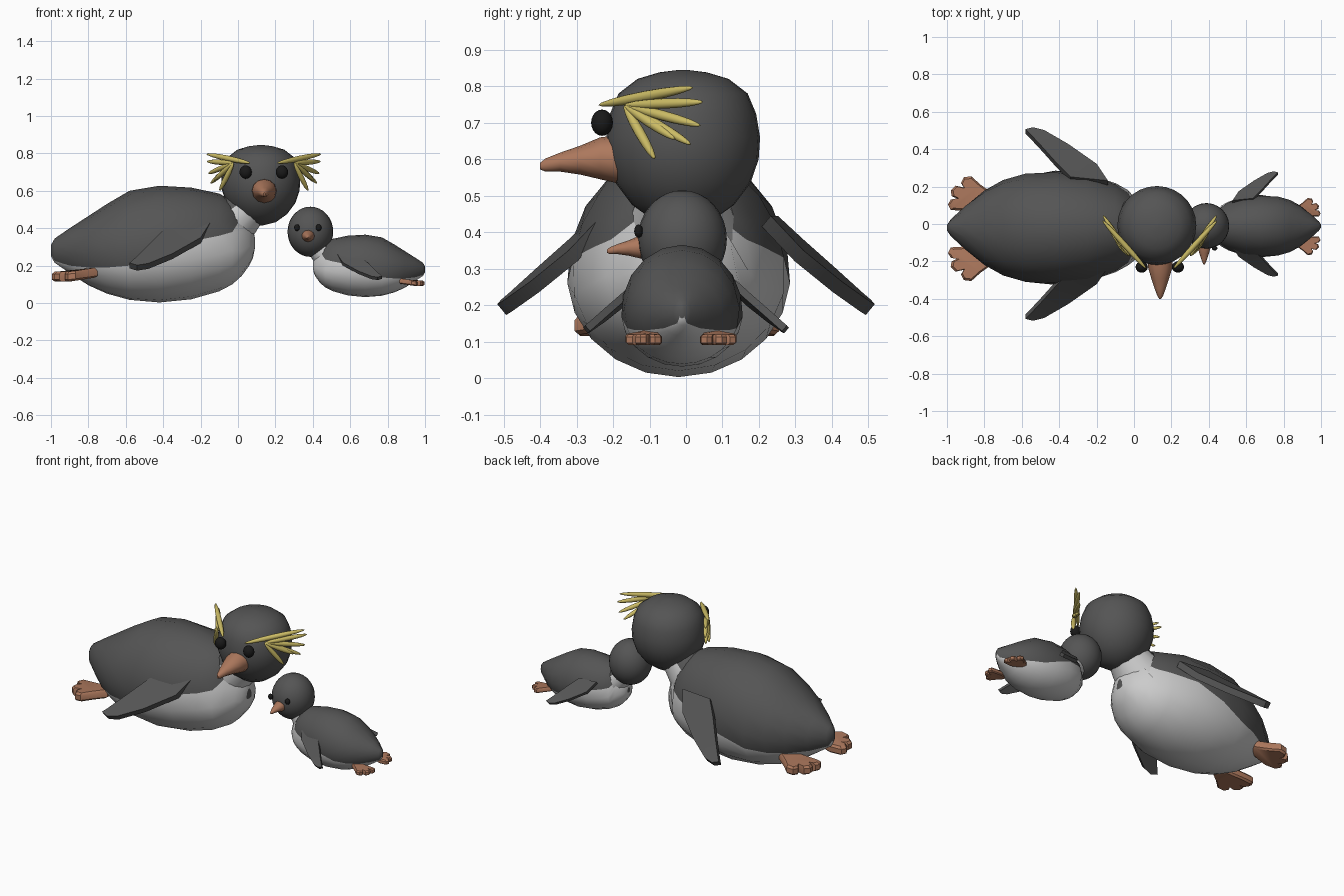
import bpy, bmesh
from math import sin, cos, asin, pi, radians
from mathutils import Vector, Matrix

if "Cube" in bpy.data.objects:
    bpy.data.objects.remove(bpy.data.objects["Cube"])


def material(name, rgb):
    m = bpy.data.materials.new(name)
    m.diffuse_color = (*rgb, 1)
    m.use_nodes = True
    m.node_tree.nodes["Principled BSDF"].inputs["Base Color"].default_value = m.diffuse_color
    return m


DARK = material("dark_grey", (0.09, 0.09, 0.09))
WHITE = material("white", (0.75, 0.75, 0.75))
ORANGE = material("orange", (0.42, 0.19, 0.11))
YELLOW = material("yellow", (0.6, 0.5, 0.13))
BLACK = material("black", (0.01, 0.01, 0.01))
BIG = Matrix.Identity(4)
# the chick is the adult turned round and scaled down
SMALL = Matrix(((-0.55, 0, 0, 0.45), (0, 0.545, 0, 0), (0, 0, 0.535, 0.03), (0, 0, 0, 1)))


def finish(name, bm, mats, T=BIG, angle=40):
    bmesh.ops.transform(bm, matrix=T, verts=bm.verts)
    bmesh.ops.recalc_face_normals(bm, faces=bm.faces)
    me = bpy.data.meshes.new(name)
    bm.to_mesh(me)
    bm.free()
    for m in mats:
        me.materials.append(m)
    me.shade_smooth()
    me.set_sharp_from_angle(angle=radians(angle))
    ob = bpy.data.objects.new(name, me)
    bpy.context.collection.objects.link(ob)
    return ob


def loft(name, rings, mats, T=BIG, slot=lambda i, j: 0, angle=40):
    bm = bmesh.new()
    rows = [[bm.verts.new(p) for p in r] for r in rings]
    n = len(rows[0])
    for i in range(len(rows) - 1):
        for j in range(n):
            k = (j + 1) % n
            f = bm.faces.new((rows[i][j], rows[i][k], rows[i + 1][k], rows[i + 1][j]))
            f.material_index = slot(i, j)
    bm.faces.new(rows[0])
    bm.faces.new(rows[-1])
    return finish(name, bm, mats, T, angle)


def ellipsoid(name, c, r, mat, rot=BIG, seg=16):
    bm = bmesh.new()
    bmesh.ops.create_uvsphere(bm, u_segments=seg, v_segments=seg * 2 // 3, radius=1)
    return finish(name, bm, [mat], Matrix.Translation(c) @ rot @ Matrix.Diagonal((*r, 1)))


def body(name, T):
    # x, top, bottom, half width, colour line height
    stations = [(-1, .31, .25, .015, .26), (-.98, .345, .215, .045, .225), (-.9, .40, .16, .12, .2),
                (-.8, .465, .095, .2, .19), (-.7, .53, .05, .255, .19), (-.58, .6, .017, .29, .2),
                (-.42, .627, .003, .306, .26), (-.25, .617, .02, .292, .33), (-.1, .585, .063, .24, .36),
                (-.03, .545, .1, .2, .38), (.02, .49, .145, .16, .46), (.06, .43, .2, .11, .425),
                (.08, .39, .24, .07, .385), (.09, .35, .29, .025, .345)]
    n, rings = 10, []
    for x, top, bot, w, line in stations:
        zc = min(max(.28, bot + .01), top - .02)
        up, down = top - zc, zc - bot
        s = (line - zc) / (up if line > zc else down)
        a = asin(max(-.97, min(.97, s)))
        angles = [a + (pi - 2 * a) * k / n for k in range(n)]
        angles += [pi - a + (pi + 2 * a) * k / n for k in range(n)]
        rings.append([(x, -.02 + w * cos(t), zc + (up if sin(t) > 0 else down) * sin(t)) for t in angles])
    loft(name + "_body", rings, [DARK, WHITE], T, lambda i, j: 0 if j < n and i < 10 else 1, 50)
    # neck
    m, rings = 16, []
    for x, z, r in [(-.05, .42, .15), (.06, .52, .11)]:
        rings.append([(x - .65 * r * sin(t), -.01 + r * cos(t), z + .76 * r * sin(t))
                      for t in [2 * pi * k / m for k in range(m)]])
    loft(name + "_neck", rings, [DARK, WHITE], T, lambda i, j: 0 if 1 <= j <= 6 else 1)


def wings(name, T):
    # leading and trailing edge points
    edges = [((-.14, .22, .43), (-.34, .24, .43)), ((-.2, .31, .335), (-.41, .31, .365)),
             ((-.35, .415, .25), (-.49, .40, .285)), ((-.48, .49, .197), (-.56, .475, .217)),
             ((-.54, .505, .188), (-.58, .495, .2))]
    nrm = Vector((0, .64, .77)) * .019
    for side in (1, -1):
        rings = [[Vector(a) + nrm, Vector(b) + nrm, Vector(b) - nrm, Vector(a) - nrm] for a, b in edges]
        loft(name + "_wing", rings, [DARK], T @ Matrix.Diagonal((1, side, 1, 1)), angle=30)


def feet(name, T):
    # webbed outline with three toes
    outline = [(-.75, .13), (-.75, .19), (-.82, .24), (-.87, .285), (-.91, .28), (-.925, .25),
               (-.91, .225), (-.955, .235), (-.98, .21), (-.975, .18), (-.945, .165), (-.98, .16),
               (-.995, .135), (-.98, .105), (-.9, .1), (-.82, .115)]
    for side in (1, -1):
        rings = []
        for z, k in [(.115, .88), (.125, 1), (.155, 1), (.168, .88)]:
            rings.append([(-.87 + (x + .87) * k, side * (.19 + (y - .19) * k) - .025,
                           z + max(0, x + .9) * .14) for x, y in [(p[0], p[1] - .0) for p in outline]])
        loft(name + "_foot", rings, [ORANGE], T @ Matrix.Translation((0, -side * .005, 0)), angle=35)


def beak(name, T):
    # y, top, bottom, half width
    rings = []
    for y, top, bot, w in [(-.17, .668, .53, .068), (-.235, .66, .545, .064), (-.29, .637, .558, .048),
                           (-.345, .618, .566, .03), (-.385, .602, .566, .015), (-.4, .59, .572, .005)]:
        c, h = (top + bot) / 2, (top - bot) / 2
        rings.append([(.14 + w * cos(t), y, c + h * sin(t)) for t in [pi * k / 6 for k in range(12)]])
    loft(name + "_beak", rings, [ORANGE], T)


for name, T in (("adult", BIG), ("chick", SMALL)):
    body(name, T)
    wings(name, T)
    feet(name, T)

# adult head, fuller towards the crown
profile = [(.01, .415), (.08, .432), (.14, .475), (.185, .535), (.207, .6), (.211, .66),
           (.2, .725), (.177, .78), (.125, .82), (.065, .838), (.01, .845)]
loft("adult_head", [[(.122 + r * cos(2 * pi * k / 28), -.008 + r * sin(2 * pi * k / 28), z)
                     for k in range(28)] for r, z in profile], [DARK], angle=60)
beak("adult", BIG)
for s in (1, -1):
    ellipsoid("adult_eye", (.138 + s * .097, -.23, .7), (.033, .03, .036), BLACK)

# chick head
ellipsoid("chick_head", (.387, -.01, .381), (.122, .122, .134), DARK, seg=24)
beak("chick", Matrix.Translation((.301, -.004, .04)) @ Matrix.Scale(.53, 4))
for s in (1, -1):
    ellipsoid("chick_eye", (.373 + s * .058, -.13, .403), (.015, .012, .018), BLACK)

# yellow crest: one brow feather and a fan on each side
root = (.3, -.17, .748)
feathers = [((.21, -.24, .748), (.445, .02, .797), .015)]
feathers += [(root, tip, .014) for tip in [(.442, .047, .757), (.435, .04, .692), (.422, .014, .64),
                                           (.405, -.03, .655), (.375, -.085, .6)]]
for s in (1, -1):
    for a, b, r in feathers:
        a, b = [Vector((.138 + s * (p[0] - .138), p[1], p[2])) for p in (a, b)]
        d = b - a
        ellipsoid("crest_feather", (a + b) / 2, (r, r, d.length / 2), YELLOW,
                  d.to_track_quat('Z', 'Y').to_matrix().to_4x4(), seg=12)
